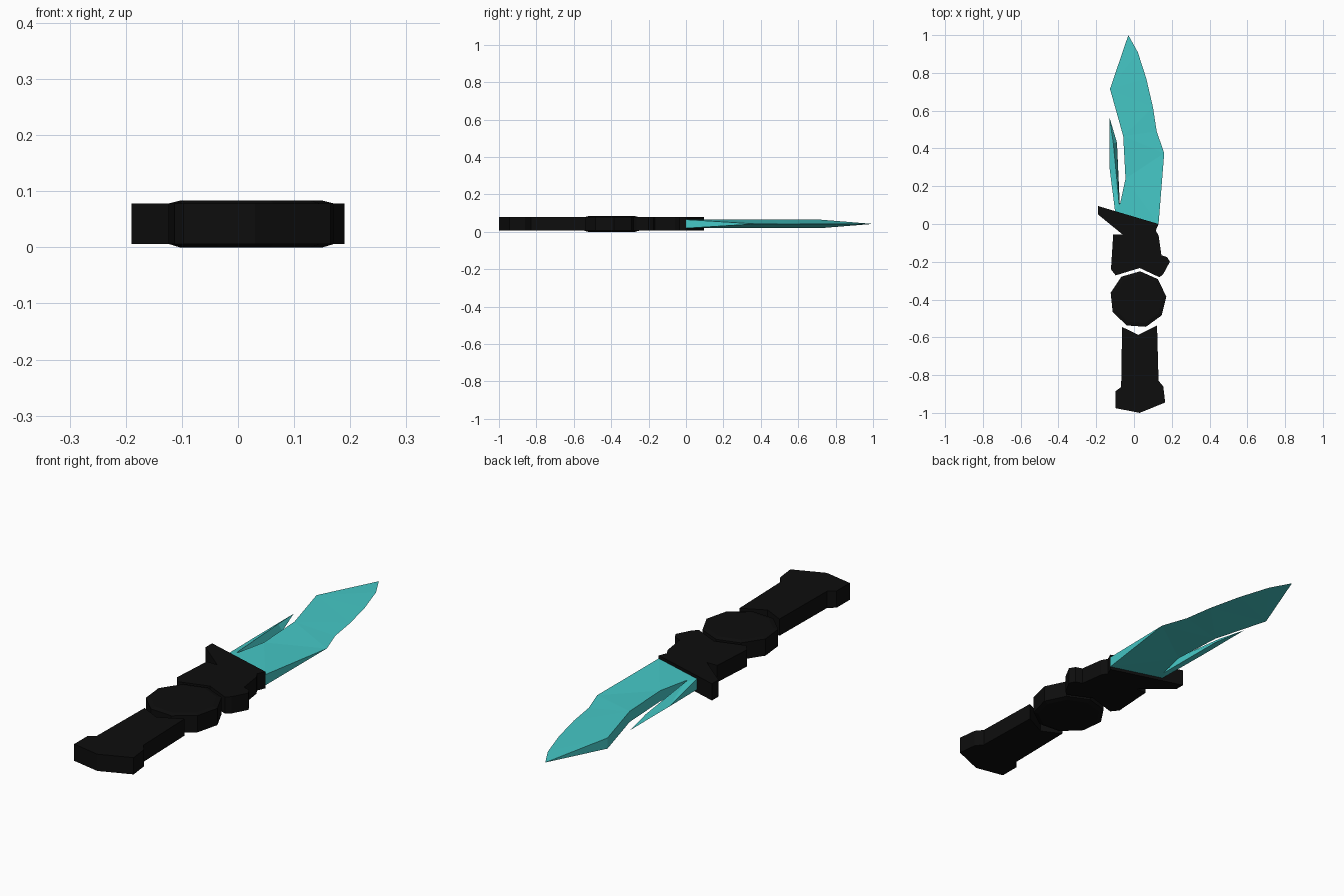
import bpy, bmesh, math

if "Cube" in bpy.data.objects:
    bpy.data.objects.remove(bpy.data.objects["Cube"])

ZC = 0.042  # mid-plane of the flat knife


def material(name, color):
    m = bpy.data.materials.new(name)
    m.diffuse_color = color
    m.use_nodes = True
    m.node_tree.nodes["Principled BSDF"].inputs["Base Color"].default_value = m.diffuse_color
    return m


TEAL = material("teal_blade", (0.06, 0.58, 0.57, 1))
BLACK = material("black_grip", (0.004, 0.004, 0.004, 1))


def finish(bm, name, mat):
    bmesh.ops.remove_doubles(bm, verts=bm.verts, dist=0.0005)
    bmesh.ops.recalc_face_normals(bm, faces=bm.faces)
    me = bpy.data.meshes.new(name)
    bm.to_mesh(me)
    bm.free()
    me.materials.append(mat)
    ob = bpy.data.objects.new(name, me)
    bpy.context.collection.objects.link(ob)
    return ob


def slab(name, pts, mat, half=0.036):
    """Outline slab; points are (x, y[, half thickness[, x shift of top]])."""
    bm = bmesh.new()
    top, bot = [], []
    for p in pts:
        h = p[2] if len(p) > 2 else half
        dx = p[3] if len(p) > 3 else 0
        top.append(bm.verts.new((p[0] + dx, p[1], ZC + h)))
        bot.append(bm.verts.new((p[0], p[1], ZC - h)))
    n = len(pts)
    caps = [bm.faces.new(top), bm.faces.new(bot[::-1])]
    for i in range(n):
        j = (i + 1) % n
        bm.faces.new((top[i], bot[i], bot[j], top[j]))
    bmesh.ops.triangulate(bm, faces=caps)
    return finish(bm, name, mat)


# Blade: thick spine on the left, sharp edge on the right
T = 0.023
slab("blade", [(0.13, 0, T), (0.16, 0.375, 0), (0.12, 0.49, 0), (0.10, 0.62, 0),
               (0.065, 0.77, 0), (0.02, 0.91, 0), (-0.03, 1.0, 0),
               (-0.127, 0.715, T), (-0.057, 0.465, T), (-0.045, 0.24, T),
               (-0.073, 0.11, T), (-0.10, 0.065, T)], TEAL)

# Side prong beside the spine
slab("blade_prong", [(-0.13, 0.565, 0), (-0.13, 0.30, 0), (-0.10, 0.065, T),
                     (-0.072, 0.06, T), (-0.076, 0.12, T, -0.004),
                     (-0.09, 0.43, 0.012, -0.02)], TEAL)

# Slanted guard
slab("guard", [(-0.19, 0.095), (0.13, 0), (0.115, -0.035), (0.115, -0.06),
               (-0.055, -0.06), (-0.19, 0.05)], BLACK)

# Upper grip with finger stud
slab("upper_grip", [(-0.11, -0.055), (0.115, -0.055), (0.115, -0.035), (0.13, -0.06),
                    (0.145, -0.165), (0.175, -0.175), (0.19, -0.20), (0.155, -0.265),
                    (0.135, -0.282), (0.03, -0.233), (-0.097, -0.272),
                    (-0.122, -0.24)], BLACK)

# Nine-sided disc with bevelled rims
bm = bmesh.new()
rings = []
for r, z in ((0.13, 0), (0.15, 0.006), (0.15, 0.078), (0.13, 0.083)):
    rings.append([bm.verts.new((0.022 + r * math.cos(a), -0.40 + r * math.sin(a), z))
                  for a in (math.radians(6 + 40 * k) for k in range(9))])
bm.faces.new(rings[0][::-1])
bm.faces.new(rings[-1])
for lo, hi in zip(rings, rings[1:]):
    for k in range(9):
        m = (k + 1) % 9
        bm.faces.new((lo[k], lo[m], hi[m], hi[k]))
finish(bm, "grip_disc", BLACK)

# Lower grip with flared pommel
slab("lower_grip", [(-0.063, -0.545), (0.022, -0.587), (0.122, -0.537), (0.13, -0.83),
                    (0.155, -0.86), (0.165, -0.945), (0.03, -1.0), (-0.097, -0.975),
                    (-0.097, -0.885), (-0.068, -0.863)], BLACK)
